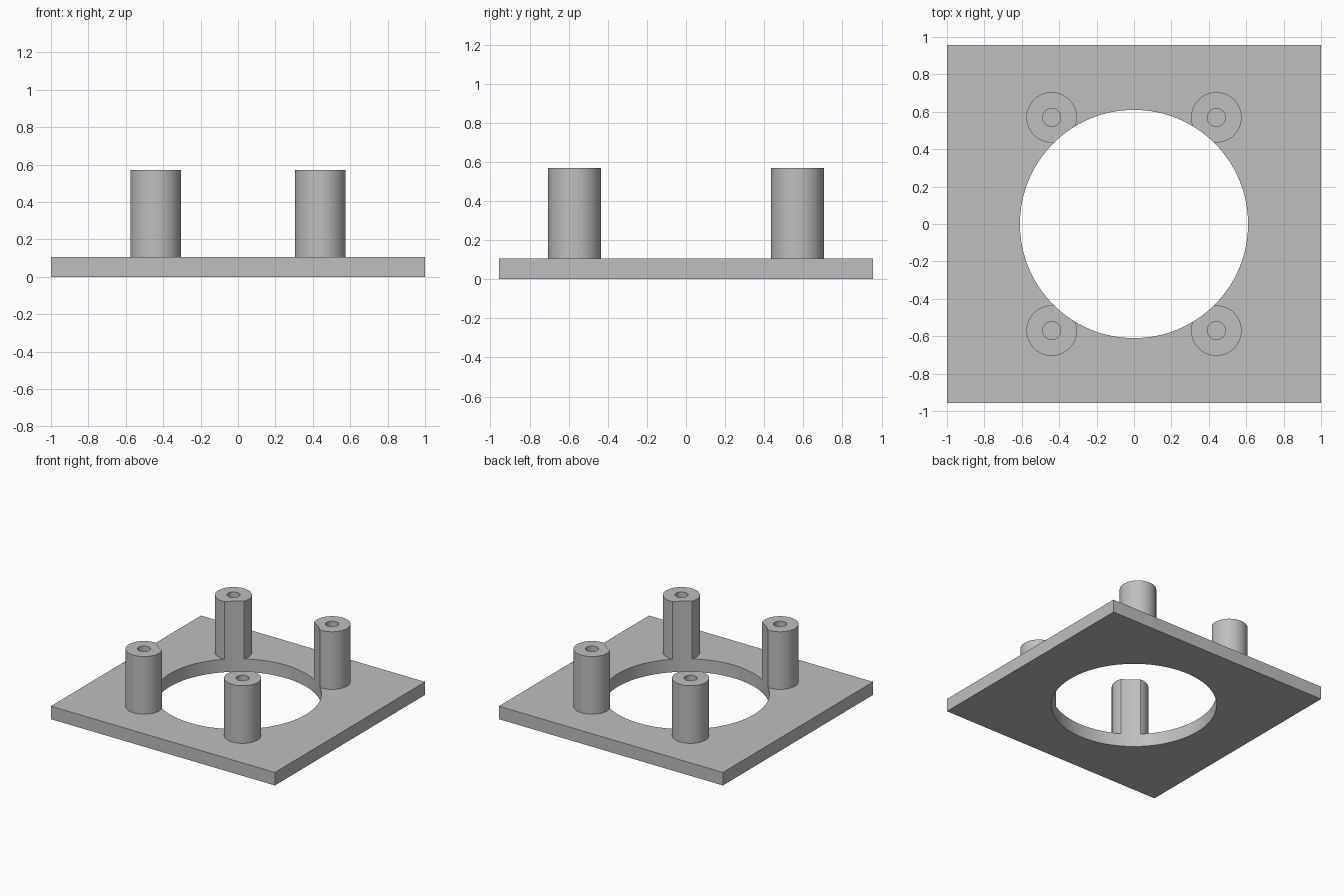
import bpy
import math

PLATE_TOP = 0.105
POST_TOP = 0.57
BORE_RADIUS = 0.61

old = bpy.data.objects.get("Cube")
if old:
    bpy.data.objects.remove(old, do_unlink=True)

grey = bpy.data.materials.new("plain_grey")
grey.use_nodes = True
colour = (0.52, 0.52, 0.52, 1)
grey.diffuse_color = colour
grey.node_tree.nodes["Principled BSDF"].inputs["Base Color"].default_value = colour


def cylinder(name, x, y, radius, bottom, top, sides):
    bpy.ops.mesh.primitive_cylinder_add(
        vertices=sides, radius=radius, depth=top - bottom,
        location=(x, y, (top + bottom) / 2))
    obj = bpy.context.object
    obj.name = name
    obj.data.materials.append(grey)
    return obj


def cut(obj, cutter):
    bpy.ops.object.select_all(action="DESELECT")
    obj.select_set(True)
    bpy.context.view_layer.objects.active = obj
    mod = obj.modifiers.new("cut", "BOOLEAN")
    mod.operation = "DIFFERENCE"
    mod.solver = "EXACT"
    mod.object = cutter
    bpy.ops.object.modifier_apply(modifier=mod.name)


def smooth(obj):
    bpy.ops.object.select_all(action="DESELECT")
    obj.select_set(True)
    bpy.context.view_layer.objects.active = obj
    bpy.ops.object.shade_smooth_by_angle(angle=math.radians(30))


# Large central opening, which also trims the inner side of each post
bore = cylinder("bore_cutter", 0, 0, BORE_RADIUS, -1, 1, 128)
bore.hide_render = True

# Base plate
bpy.ops.mesh.primitive_cube_add(size=1, location=(0, 0, PLATE_TOP / 2))
plate = bpy.context.object
plate.name = "base_plate"
plate.scale = (2, 1.914, PLATE_TOP)
bpy.ops.object.transform_apply(location=False, rotation=False, scale=True)
plate.data.materials.append(grey)
cut(plate, bore)
smooth(plate)

# Four hollow standoff posts
for depth_name, sy in (("front", -1), ("back", 1)):
    for side_name, sx in (("right", -1), ("left", 1)):
        x, y = sx * 0.44, sy * 0.57
        post = cylinder(f"{depth_name}_{side_name}_post", x, y, 0.135,
                        PLATE_TOP, POST_TOP, 64)
        hole = cylinder("screw_hole_cutter", x, y, 0.048, 0, 1, 32)
        cut(post, hole)
        cut(post, bore)
        bpy.data.objects.remove(hole, do_unlink=True)
        smooth(post)

bpy.data.objects.remove(bore, do_unlink=True)
